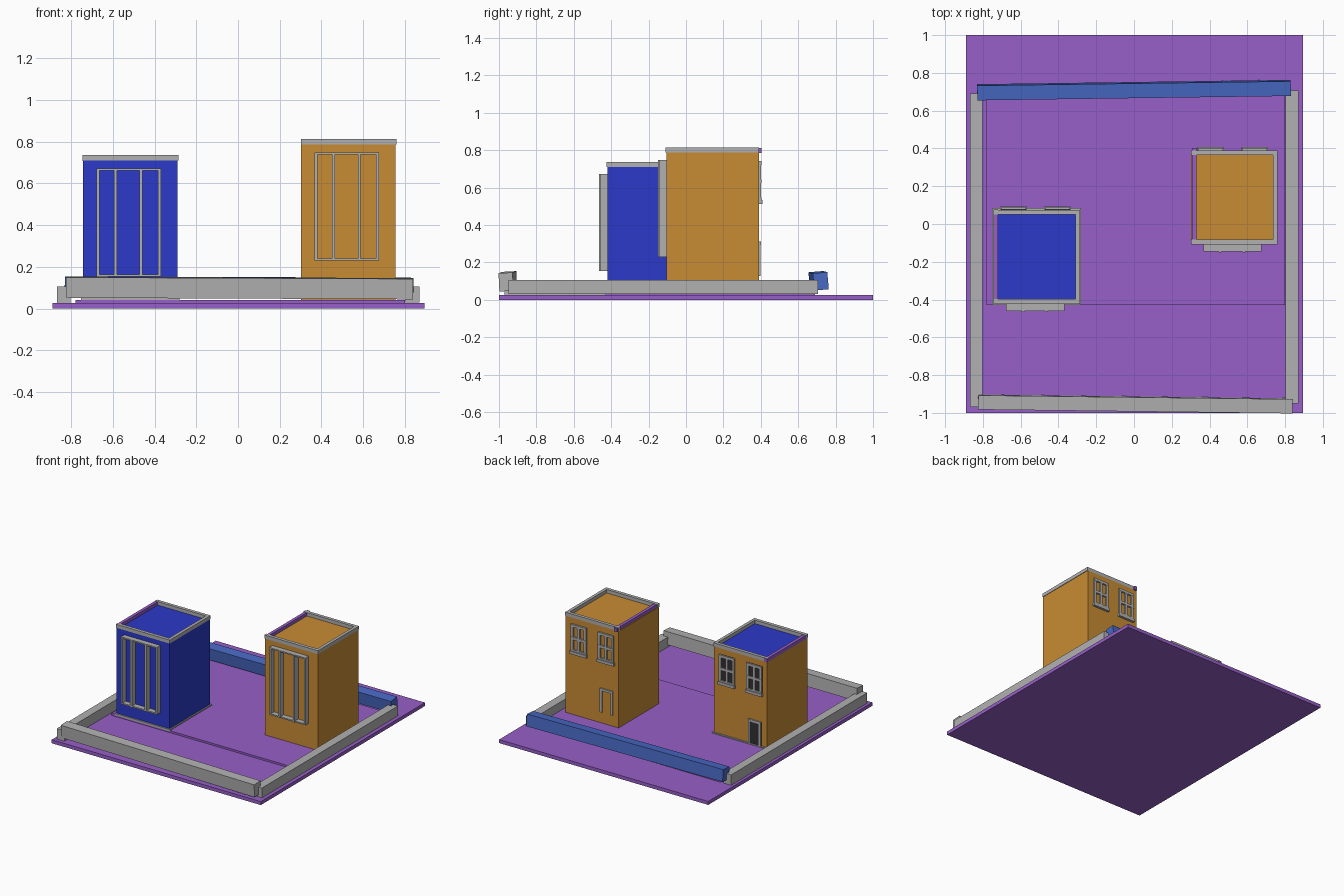
import bpy, math

if "Cube" in bpy.data.objects:
    bpy.data.objects.remove(bpy.data.objects["Cube"])

def material(name, rgb):
    m = bpy.data.materials.new(name)
    m.diffuse_color = (*rgb, 1)
    m.use_nodes = True
    m.node_tree.nodes["Principled BSDF"].inputs["Base Color"].default_value = m.diffuse_color
    return m

PURPLE = material("purple", (0.31, 0.115, 0.58))
GREY = material("grey", (0.44, 0.44, 0.44))
ORANGE = material("orange", (0.58, 0.262, 0.034))
BLUE = material("deep blue", (0.024, 0.042, 0.58))
MIDBLUE = material("mid blue", (0.065, 0.14, 0.55))
DARK = material("dark glass", (0.03, 0.03, 0.035))

def box(name, x, y, z, mat, rot=(0, 0, 0)):
    """Box from (min, max) ranges, optionally turned about its centre (degrees)."""
    h = [(r[1] - r[0]) / 2 for r in (x, y, z)]
    verts = [(sx * h[0], sy * h[1], sz * h[2])
             for sx in (-1, 1) for sy in (-1, 1) for sz in (-1, 1)]
    faces = [(0, 1, 3, 2), (4, 6, 7, 5), (0, 4, 5, 1), (2, 3, 7, 6), (0, 2, 6, 4), (1, 5, 7, 3)]
    me = bpy.data.meshes.new(name)
    me.from_pydata(verts, [], faces)
    me.materials.append(mat)
    ob = bpy.data.objects.new(name, me)
    ob.location = [(r[0] + r[1]) / 2 for r in (x, y, z)]
    ob.rotation_euler = [math.radians(a) for a in rot]
    bpy.context.collection.objects.link(ob)
    return ob

# Ground and raised yard
box("ground_plate", (-0.89, 0.895), (-1, 1), (0, 0.027), PURPLE)
box("raised_yard", (-0.78, 0.80), (-0.43, 0.69), (0.02, 0.042), PURPLE)

# Perimeter walls, slightly crooked
box("left_wall", (-0.868, -0.803), (-0.97, 0.69), (0.027, 0.107), GREY)
box("right_wall", (0.803, 0.87), (-0.95, 0.707), (0.03, 0.106), GREY)
box("front_wall", (-0.825, 0.84), (-0.99, -0.915), (0.05, 0.148), GREY, (3, 0.25, -0.7))
box("back_wall", (-0.83, 0.83), (0.67, 0.748), (0.056, 0.148), MIDBLUE, (5, 0.2, 0.8))

def back_window(name, cx, y, z0, z1, pane):
    w, t = 0.066, 0.02
    if pane:
        box(name + "_pane", (cx - w, cx + w), (y, y + 0.004), (z0, z1), pane)
    for i, x in enumerate((cx - w, cx - t / 2, cx + w - t)):
        box(f"{name}_upright_{i}", (x, x + t), (y - 0.005, y + 0.012), (z0, z1), GREY)
    for i, z in enumerate((z0, (z0 + z1 - t) / 2, z1 - t)):
        box(f"{name}_rail_{i}", (cx - w, cx + w), (y - 0.005, y + 0.013), (z, z + t), GREY)
    box(name + "_sill", (cx - w - 0.005, cx + w + 0.005), (y - 0.005, y + 0.018),
        (z0 - 0.014, z0 + 0.008), GREY)

def house(name, x0, y0, top, side_mat, pane, bar_x, bar_y1):
    x1, y1 = x0 + 0.453, y0 + 0.495
    body = box(name + "_body", (x0, x1), (y0, y1), (0.03, top), side_mat)
    # Back and left faces are always orange
    body.data.materials.append(ORANGE)
    for p in body.data.polygons:
        if p.normal.y > 0.5 or p.normal.x < -0.5:
            p.material_index = 1
    # Parapet, with a purple bar on the left side
    zr = (top, top + 0.027)
    box(name + "_parapet_front", (bar_x if pane else x0, x1 + 0.004), (y0 - 0.004, y0 + 0.022), zr, GREY)
    box(name + "_parapet_back", (x0, x1 + 0.004), (y1 - 0.025, y1), zr, GREY)
    box(name + "_parapet_right", (x1 - 0.02, x1 + 0.004), (y0, y1), zr, GREY)
    box(name + "_parapet_left", (bar_x, bar_x + 0.024), (y0 + 0.004, bar_y1),
        (top - 0.003, top + 0.025), PURPLE)
    # Tall projecting front frame
    z0, z1 = top - 0.557, top - 0.038
    for i, dx in enumerate((0.065, 0.148, 0.272, 0.36)):
        depth = 0.045 if i in (1, 2) else 0.038
        box(f"{name}_front_upright_{i}", (x0 + dx, x0 + dx + 0.014),
            (y0 - depth, y0 + 0.002), (z0, z1), GREY)
    for i, z in enumerate((z0, z1 - 0.01)):
        box(f"{name}_front_rail_{i}", (x0 + 0.065, x0 + 0.374),
            (y0 - 0.04, y0 + 0.002), (z, z + 0.01), GREY)
    # Back windows and door
    for i, dx in enumerate((0.104, 0.337)):
        back_window(f"{name}_back_window_{i}", x0 + dx, y1, top - 0.26, top - 0.045, pane)
    dx0, dx1, dz0, dz1 = x0 + 0.047, x0 + 0.155, top - 0.66, top - 0.475
    if pane:
        box(name + "_door_panel", (dx0, dx1), (y1, y1 + 0.004), (dz0, dz1), pane)
    for i, x in enumerate((dx0, dx1 - 0.018)):
        box(f"{name}_door_jamb_{i}", (x, x + 0.018), (y1 - 0.005, y1 + 0.009), (dz0, dz1), GREY)
    box(name + "_door_lintel", (dx0, dx1), (y1 - 0.005, y1 + 0.01), (dz1 - 0.018, dz1), GREY)

house("left_house", -0.743, -0.42, 0.71, BLUE, DARK, -0.745, 0.078)
house("right_house", 0.302, -0.105, 0.787, ORANGE, None, 0.308, 0.403)
box("left_house_base", (-0.752, -0.281), (-0.43, 0.085), (0.035, 0.05), GREY)
